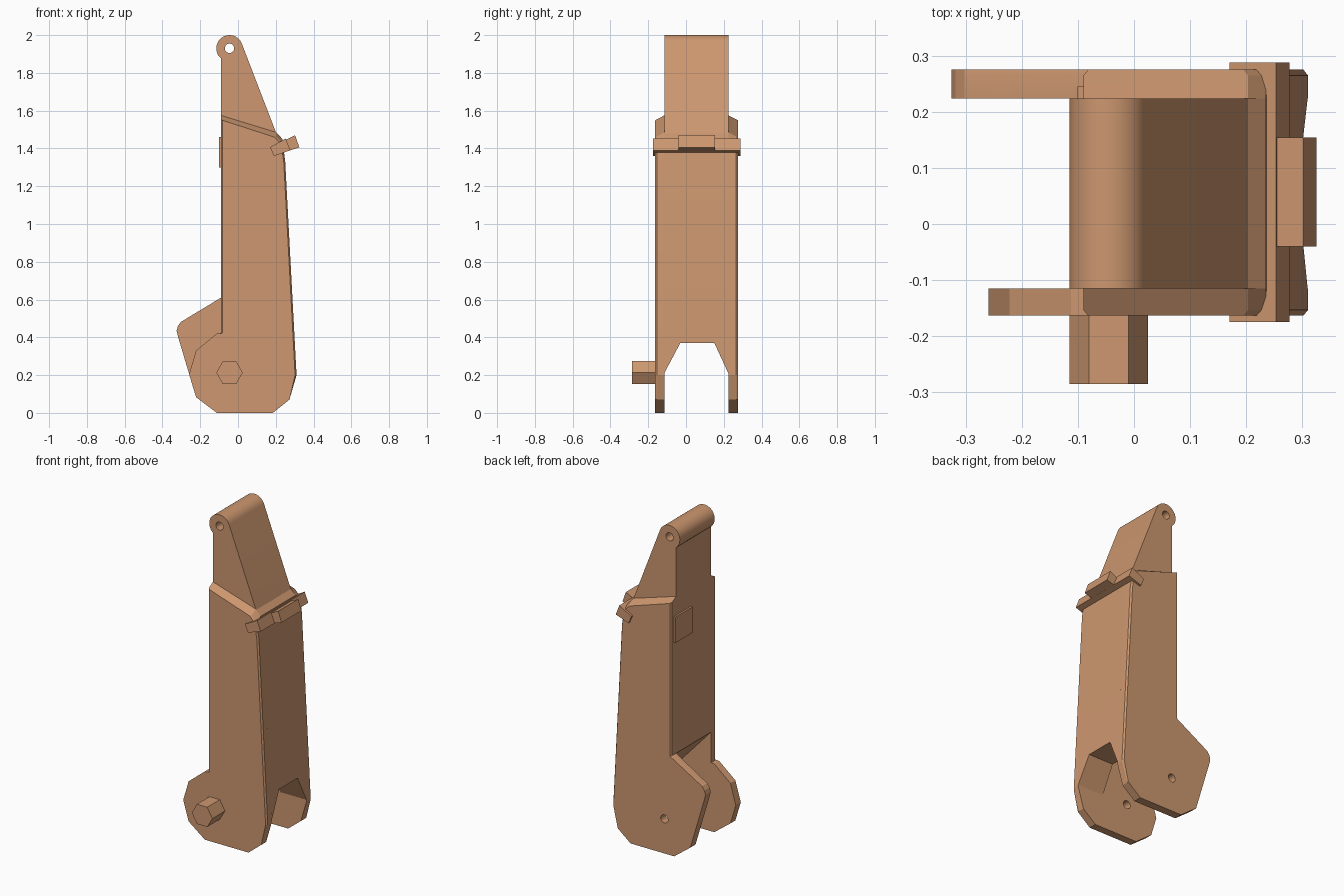
import bpy, bmesh, math

if "Cube" in bpy.data.objects:
    bpy.data.objects.remove(bpy.data.objects["Cube"])

mat = bpy.data.materials.new("tan_paint")
mat.diffuse_color = (0.61, 0.31, 0.16, 1)
mat.use_nodes = True
mat.node_tree.nodes["Principled BSDF"].inputs["Base Color"].default_value = mat.diffuse_color


def loft(name, sections):
    """Closed solid through equal-length loops of 3D points."""
    bm = bmesh.new()
    loops = [[bm.verts.new(p) for p in s] for s in sections]
    n = len(loops[0])
    for a, b in zip(loops, loops[1:]):
        for i in range(n):
            j = (i + 1) % n
            bm.faces.new((a[i], a[j], b[j], b[i]))
    bm.faces.new(loops[0][::-1])
    bm.faces.new(loops[-1])
    bmesh.ops.recalc_face_normals(bm, faces=bm.faces)
    me = bpy.data.meshes.new(name)
    bm.to_mesh(me)
    bm.free()
    me.materials.append(mat)
    ob = bpy.data.objects.new(name, me)
    bpy.context.collection.objects.link(ob)
    return ob


def slab(name, pts, y0, y1):
    """Extrude an xz profile along y."""
    return loft(name, [[(x, y, z) for x, z in pts] for y in (y0, y1)])


def circle(cx, cz, r, n, a0=0, a1=360, closed=True):
    m = n if closed else n - 1
    return [(cx + r * math.cos(math.radians(a0 + (a1 - a0) * i / m)),
             cz + r * math.sin(math.radians(a0 + (a1 - a0) * i / m))) for i in range(n)]


def drill(ob, cx, cz, r=0.025):
    cutter = slab("hole_cutter", circle(cx, cz, r, 20), -0.4, 0.4)
    cutter.hide_render = True
    mod = ob.modifiers.new("hole", 'BOOLEAN')
    mod.operation, mod.object, mod.solver = 'DIFFERENCE', cutter, 'EXACT'
    bpy.context.view_layer.objects.active = ob
    bpy.ops.object.modifier_apply(modifier=mod.name)
    bpy.data.objects.remove(cutter)


PIN = (-0.045, 0.213)
EYE = (-0.045, 1.93)
Y0, Y1 = -0.115, 0.224          # inner faces of the side plates

# Central column with the upper arm and its rounded eye
core = slab("column_and_arm",
            [(-0.09, 0.61), (0.13, 0.37), (0.301, 0.37), (0.25, 1.33), (0.235, 1.45), (0.203, 1.48)]
            + circle(*EYE, 0.07, 24, 20, 230, closed=False), Y0, Y1)
drill(core, *EYE)

# Side plates: right edge and foot are shared, the lobe differs
top = [(-0.09, 1.575), (0.203, 1.485), (0.235, 1.45), (0.25, 1.33)]
foot = [(0.31, 0.20), (0.272, 0.07), (0.185, 0.0), (-0.112, 0.0), (-0.222, 0.083)]
front_lobe = [(-0.259, 0.205), (-0.222, 0.33), (-0.112, 0.42), (-0.09, 0.422)]
back_lobe = [(-0.318, 0.405), (-0.325, 0.435), (-0.318, 0.46), (-0.302, 0.482), (-0.09, 0.61)]


def side_plate(name, lobe, y_in, y_out):
    pts = top + foot + lobe

    def section(t, inset):
        out = []
        for i, (x, z) in enumerate(pts):
            if i in (0, len(pts) - 1):
                x += inset
            elif i in (1, 2, 3, 4):
                x -= inset
            if i < 3:
                z -= 0.026 * t
            out.append((x, y_in + (y_out - y_in) * t, z))
        return out
    ob = loft(name, [section(0, 0), section(0.8, 0), section(1, 0.008)])
    drill(ob, *PIN)
    return ob


side_plate("front_side_plate", front_lobe, Y0, -0.163)
side_plate("back_side_plate", back_lobe, Y1, 0.275)

# Sloped gussets in the corners of the fork opening
for name, y, yt in (("front_gusset", Y0, -0.03), ("back_gusset", Y1, 0.15)):
    tri = [(y, 0.21), (y, 0.37), (yt, 0.37)]
    loft(name, [[(0.3095 - 0.053 * (z - 0.21), a, z) for a, z in tri],
                [(0.13, a, z) for a, z in tri]])

# Tilted cross bar with a wider centre tab
slab("cross_bar", [(0.17, 1.407), (0.253, 1.452), (0.277, 1.39), (0.19, 1.36)], -0.175, 0.288)
slab("cross_bar_tab", [(0.20, 1.42), (0.302, 1.47), (0.325, 1.406), (0.22, 1.372)], -0.04, 0.154)

# Hexagonal pivot pin and small rear pad
slab("pivot_pin", circle(*PIN, 0.07, 6), -0.285, -0.163)
slab("rear_pad", [(-0.101, 1.30), (-0.08, 1.30), (-0.08, 1.46), (-0.101, 1.46)], 0.08, 0.245)

# Smooth only the rounded eye and the holes
for ob in list(bpy.context.scene.objects):
    bpy.ops.object.select_all(action='DESELECT')
    ob.select_set(True)
    bpy.context.view_layer.objects.active = ob
    bpy.ops.object.shade_smooth_by_angle(angle=math.radians(19))
